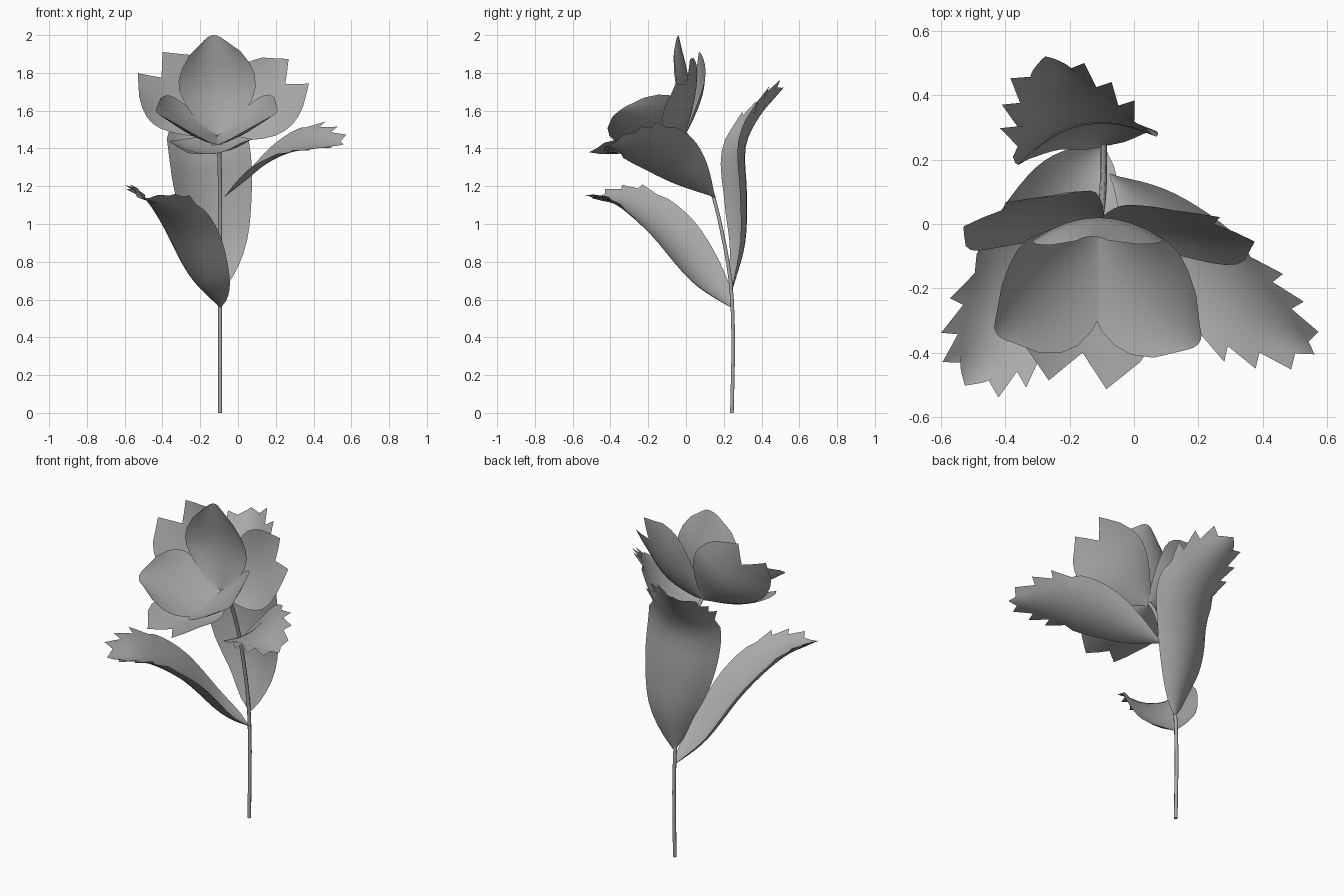
import bpy
import bmesh
from math import sin, pi
from mathutils import Vector

cube = bpy.data.objects.get("Cube")
if cube:
    bpy.data.objects.remove(cube, do_unlink=True)

grey = bpy.data.materials.new("soft_grey")
grey.use_nodes = True
COLOUR = (0.4, 0.4, 0.4, 1)
grey.diffuse_color = COLOUR
grey.node_tree.nodes["Principled BSDF"].inputs["Base Color"].default_value = COLOUR


def along(points, u):
    """Point on a smooth path through the control points."""
    p = [Vector(q) for q in points]
    p = [2 * p[0] - p[1]] + p + [2 * p[-1] - p[-2]]
    f = min(max(u, 0), 1) * (len(p) - 3)
    i = min(int(f), len(p) - 4)
    t = f - i
    a, b, c, d = p[i:i + 4]
    return 0.5 * (2 * b + (c - a) * t + (2 * a - 5 * b + 4 * c - d) * t ** 2
                  + (3 * b - a - 3 * c + d) * t ** 3)


def sheet(name, path, facing, half, cup, shape, rows, edge):
    """Cupped sheet swept on a midrib; shape = (end, power, roundness)."""
    end, power, roundness = shape
    bm = bmesh.new()
    grid = []
    for i in range(rows + 1):
        u = i / rows
        tangent = (along(path, u + 0.02) - along(path, u - 0.02)).normalized()
        side = Vector(facing).cross(tangent).normalized()
        normal = tangent.cross(side)
        width = half * max(sin(pi * end * u ** power), 0.005) ** roundness
        line = []
        for k in range(-4, 5):
            v = k / 4
            spread, push = 1, 0
            if edge == "toothed" and u > 0.68:
                if abs(k) == 4:
                    spread, push = (1.1, 0.065) if i % 2 else (0.9, 0)
                elif i == rows:
                    push = 0.05 * (1 - abs(v))
            elif edge == "notched" and i == rows:
                push = 0.1 * (1 - abs(2 * abs(v) - 1))
            elif edge == "round" and i == rows:
                push = 0.02 * (1 - v * v)
            line.append(bm.verts.new(along(path, u) + side * width * v * spread
                                     + normal * cup * (width / half) * v * v
                                     + tangent * push))
        grid.append(line)
    for low, high in zip(grid, grid[1:]):
        for k in range(8):
            bm.faces.new((low[k], low[k + 1], high[k + 1], high[k]))
    for face in bm.faces:
        face.smooth = True
    mesh = bpy.data.meshes.new(name)
    bm.to_mesh(mesh)
    bm.free()
    mesh.materials.append(grey)
    obj = bpy.data.objects.new(name, mesh)
    bpy.context.collection.objects.link(obj)


# Stem
STEM = [(-.095, .243, 0), (-.095, .25, .4), (-.095, .235, .7), (-.095, .19, .96),
        (-.095, .135, 1.18), (-.1, .06, 1.39), (-.11, 0, 1.475)]
curve = bpy.data.curves.new("stem", "CURVE")
curve.dimensions = "3D"
curve.bevel_depth = 0.011
curve.bevel_resolution = 1
curve.use_fill_caps = True
spline = curve.splines.new("POLY")
spline.points.add(18)
for i, point in enumerate(spline.points):
    point.co = (*along(STEM, i / 18), 1)
curve.materials.append(grey)
bpy.context.collection.objects.link(bpy.data.objects.new("stem", curve))

# Leaves with toothed tips
sheet("lower_leaf", [(-.095, .235, .56), (-.19, .08, .69), (-.3, -.12, .935),
                     (-.41, -.31, 1.09), (-.5, -.46, 1.13)],
      (.13, -.08, 1), 0.2, 0.08, (0.96, 1.1, 0.6), 20, "toothed")
sheet("back_leaf", [(-.09, .245, .65), (-.1, .31, .9), (-.14, .317, 1.15),
                    (-.17, .31, 1.4), (-.21, .39, 1.57), (-.26, .49, 1.69)],
      (.2, -.97, 0), 0.22, 0.08, (0.95, 1.1, 0.6), 20, "toothed")
sheet("upper_leaf", [(-.075, .155, 1.14), (.04, .04, 1.23), (.18, -.1, 1.34),
                     (.34, -.24, 1.41), (.52, -.375, 1.42)],
      (-.35, -.36, 1), 0.185, 0.05, (0.96, 1.3, 0.8), 20, "toothed")

# Three rounded inner petals
HEART = (-.11, -.005, 1.465)
ROUND = (0.97, 1.15, 0.6)
sheet("top_petal", [HEART, (-.11, .02, 1.72), (-.13, -.035, 1.98)],
      (0, -1, .1), 0.205, 0.07, ROUND, 8, "round")
sheet("front_left_petal", [HEART, (.04, -.18, 1.5), (.19, -.355, 1.58)],
      (-.6, -.23, .77), 0.215, 0.06, ROUND, 8, "round")
sheet("front_right_petal", [HEART, (-.265, -.175, 1.5), (-.415, -.325, 1.58)],
      (.6, -.23, .77), 0.215, 0.06, ROUND, 8, "round")

# Three notched outer petals
WIDE = (0.72, 1.05, 0.75)
sheet("outer_left_petal", [HEART, (.09, .015, 1.6), (.25, 0, 1.74)],
      (-.25, -.92, .33), 0.225, 0.05, WIDE, 8, "notched")
sheet("outer_right_petal", [HEART, (-.275, .055, 1.615), (-.405, .045, 1.775)],
      (.25, -.92, .33), 0.23, 0.05, WIDE, 8, "notched")
sheet("outer_front_petal", [HEART, (-.13, -.2, 1.385), (-.16, -.4, 1.37)],
      (-.05, -.2, 1), 0.22, 0.07, WIDE, 8, "notched")
